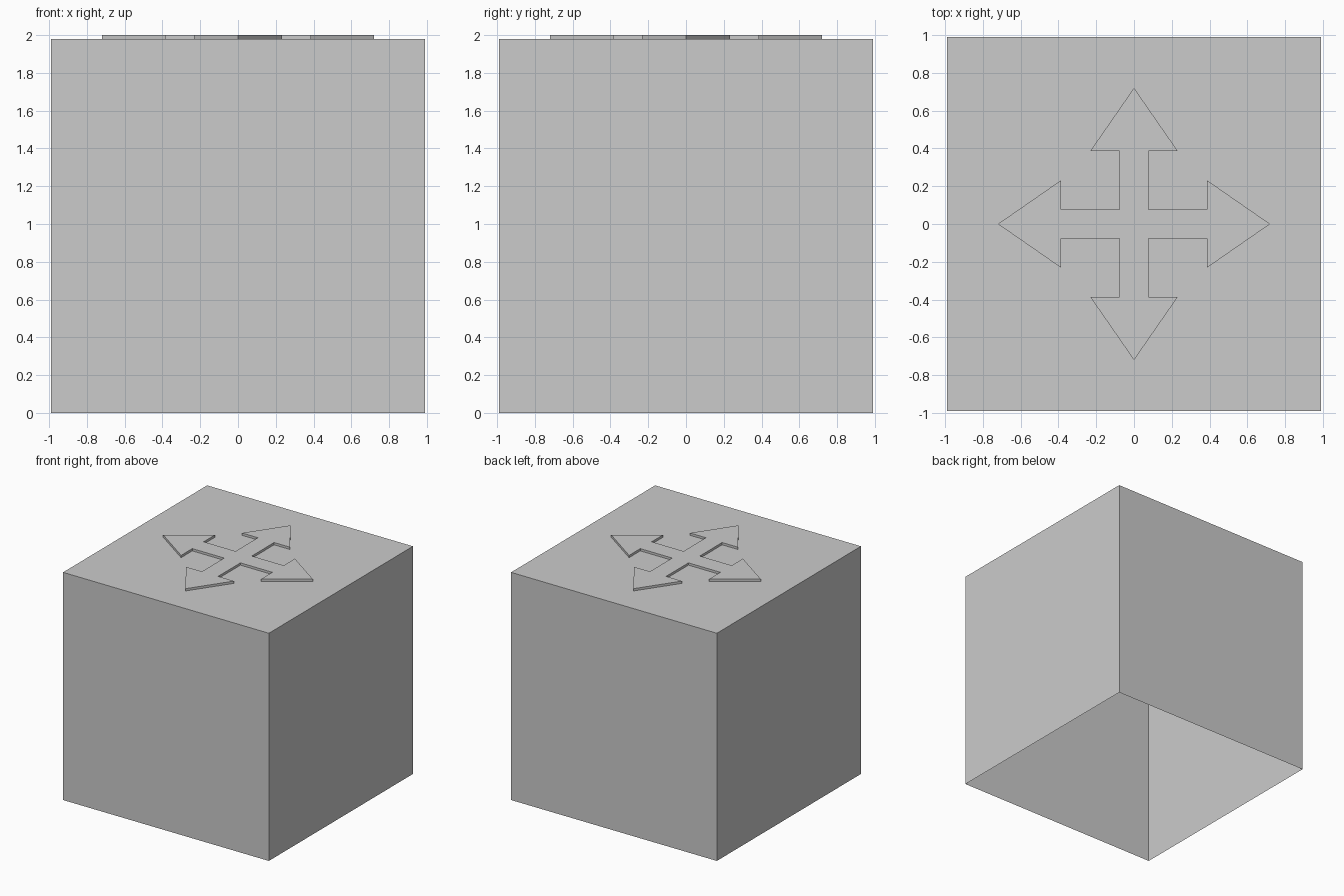
import bpy, bmesh
from mathutils import Matrix, Vector
from math import pi

if "Cube" in bpy.data.objects:
    bpy.data.objects.remove(bpy.data.objects["Cube"])

H, TOP, LIFT = 0.99, 1.98, 2.0

# One arm of the four-way arrow, repeated by quarter turns
ARM = [(0.385, -0.078), (0.385, -0.232), (0.72, 0), (0.385, 0.232),
       (0.385, 0.078), (0.078, 0.078)]
CROSS = [Matrix.Rotation(k * pi / 2, 2) @ Vector(p) for k in range(4) for p in ARM]
SQUARE = [Vector(p) for p in ((-H, -H), (H, -H), (H, H), (-H, H))]


def ring(bm, pts, z):
    return [bm.verts.new((p.x, p.y, z)) for p in pts]


def walls(bm, low, high):
    n = len(low)
    for i in range(n):
        j = (i + 1) % n
        bm.faces.new((low[i], low[j], high[j], high[i]))


def finish(bm, name):
    me = bpy.data.meshes.new(name)
    bm.to_mesh(me)
    bm.free()
    ob = bpy.data.objects.new(name, me)
    bpy.context.collection.objects.link(ob)
    return ob


# Hollow box, open underneath, with a cross-shaped opening in its top
bm = bmesh.new()
top = ring(bm, SQUARE, TOP)
walls(bm, ring(bm, SQUARE, 0), top)
hole = ring(bm, CROSS, TOP)
edges = [bm.edges.get((r[i - 1], r[i])) or bm.edges.new((r[i - 1], r[i]))
         for r in (top, hole) for i in range(len(r))]
res = bmesh.ops.triangle_fill(bm, edges=edges, use_beauty=True, normal=(0, 0, 1))
for f in res["geom"]:
    if isinstance(f, bmesh.types.BMFace):
        f.normal_update()
        if f.normal.z < 0:
            f.normal_flip()
finish(bm, "box_shell")

# Raised four-way arrow filling that opening
bm = bmesh.new()
cap = ring(bm, CROSS, LIFT)
walls(bm, ring(bm, CROSS, TOP), cap)
bm.faces.new(cap)
finish(bm, "raised_arrows")
